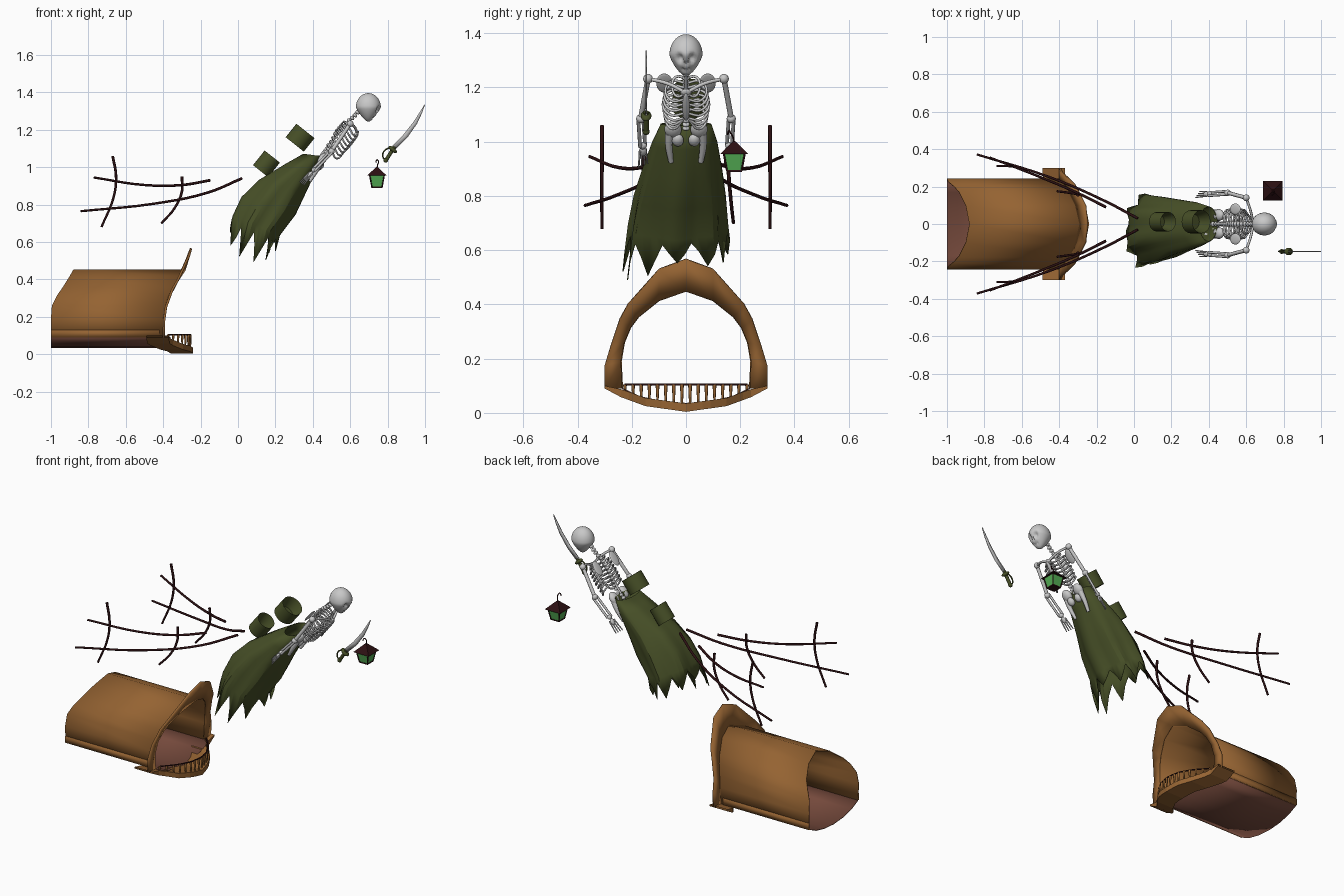
import bpy, bmesh, math
from mathutils import Vector, Matrix

cube = bpy.data.objects.get("Cube")
if cube:
    bpy.data.objects.remove(cube)


def material(name, rgb):
    m = bpy.data.materials.new(name)
    m.use_nodes = True
    m.diffuse_color = (*rgb, 1)
    m.node_tree.nodes["Principled BSDF"].inputs["Base Color"].default_value = (*rgb, 1)
    return m


WOOD = material("tan wood", (.30, .125, .032))
FLOOR = material("red brown planks", (.19, .072, .048))
DARK = material("dark red wood", (.025, .005, .006))
CLOTH = material("olive cloth", (.062, .078, .02))
BONE = material("pale bone", (.58, .58, .58))
STEEL = material("grey steel", (.5, .5, .5))
GLASS = material("green glass", (.09, .42, .09))


def finish(name, bm, mat, smooth=40, solid=0):
    me = bpy.data.meshes.new(name)
    bmesh.ops.recalc_face_normals(bm, faces=bm.faces)
    bm.to_mesh(me)
    bm.free()
    me.materials.append(mat)
    ob = bpy.data.objects.new(name, me)
    bpy.context.collection.objects.link(ob)
    if smooth:
        bpy.ops.object.select_all(action='DESELECT')
        ob.select_set(True)
        bpy.context.view_layer.objects.active = ob
        bpy.ops.object.shade_smooth_by_angle(angle=math.radians(smooth))
    if solid:
        mod = ob.modifiers.new("thickness", 'SOLIDIFY')
        mod.thickness, mod.offset = solid, 0
    return ob


def loft(name, rows, mat, closed=False, ring=False, solid=0, smooth=40):
    """Skin rows of points; closed joins row ends, ring joins last row to first."""
    bm = bmesh.new()
    vs = [[bm.verts.new(p) for p in r] for r in rows]
    n = len(rows[0])
    for a, b in zip(vs, vs[1:] + (vs[:1] if ring else [])):
        for i in range(n if closed else n - 1):
            j = (i + 1) % n
            bm.faces.new((a[i], a[j], b[j], b[i]))
    return finish(name, bm, mat, smooth, solid)


def tube(name, paths, r, mat, taper=1):
    """Round rods along smooth paths."""
    cu = bpy.data.curves.new(name, 'CURVE')
    cu.dimensions, cu.bevel_depth, cu.bevel_resolution = '3D', r, 2
    cu.resolution_u, cu.use_fill_caps = 5, True
    for path in paths:
        sp = cu.splines.new('BEZIER')
        sp.bezier_points.add(len(path) - 1)
        for i, (bp, p) in enumerate(zip(sp.bezier_points, path)):
            bp.co = p
            bp.handle_left_type = bp.handle_right_type = 'AUTO'
            bp.radius = 1 + (taper - 1) * i / (len(path) - 1)
    cu.materials.append(mat)
    ob = bpy.data.objects.new(name, cu)
    bpy.context.collection.objects.link(ob)


def balls(name, items, mat, rot=Matrix()):
    bm = bmesh.new()
    for c, r in items:
        m = Matrix.Translation(c) @ rot @ Matrix.Diagonal((*r, 1))
        bmesh.ops.create_uvsphere(bm, u_segments=14, v_segments=9, radius=1, matrix=m)
    return finish(name, bm, mat, 60)


def interp(table, t):
    for (a, p), (b, q) in zip(table, table[1:]):
        if t <= b:
            return p + (q - p) * max(0, t - a) / (b - a)
    return table[-1][1]


def both(half):
    """Mirror a half profile whose last point lies on the centre line."""
    return half + [(-y, z) for y, z in half[-2::-1]]


# Covered hull: arched canopy, curved floor and side planks
FRONT = [(0, -.40), (.2, -.395), (.28, -.38), (.37, -.34), (.46, -.28), (.57, -.25)]
REAR = [(.25, -1), (.31, -.97), (.38, -.92), (.45, -.88)]
inner = both([(.235, .09), (.24, .19), (.228, .26), (.205, .315), (.175, .355),
              (.10, .415), (0, .45)])
outer = both([(.30, .09), (.30, .175), (.277, .25), (.245, .345), (.215, .40),
              (.10, .53), (0, .567)])
loft("canopy", [[(interp(REAR, z), y, z) for y, z in inner],
                [(interp(FRONT, z), y, z) for y, z in inner]], WOOD, solid=.006)
loft("front_arch", [[(interp(FRONT, z), y, z) for y, z in p] for p in (inner, outer)],
     WOOD, solid=.012, smooth=20)
keel = both([(.235, .09), (.17, .06), (.09, .042), (0, .035)])
loft("hull_floor", [[(x, y, z) for y, z in keel] for x in (-1, -.36)], FLOOR, solid=.004)
for s in (1, -1):
    loft("side_plank", [[(x, s * .239, z) for z in (.09, .13)] for x in (-1, -.42)],
         WOOD, solid=.008)

# Curved lower lip with posts and rail
LIP = [(0, -.24), (.08, -.255), (.15, -.295), (.23, -.365), (.30, -.37)]
TOP = [(0, .035), (.15, .055), (.23, .085), (.30, .10)]
BASE = [(0, .004), (.15, .025), (.24, .058), (.30, .09)]
cols = [-.30 + .03 * i for i in range(21)]
sections = []
for y in cols:
    x, a, b = (interp(t, abs(y)) for t in (LIP, TOP, BASE))
    sections.append([(x, y, a), (x, y, b), (x - .12, y, b), (x - .12, y, a)])
loft("lower_lip", sections, WOOD, closed=True, smooth=0)
posts = [-.225 + .03 * i for i in range(16)]
tube("lip_posts", [[(interp(LIP, abs(y)) - .012, y, interp(TOP, abs(y)) - .005),
                    (interp(LIP, abs(y)) - .012, y, .105)] for y in posts], .004, WOOD, 1.8)
tube("lip_rail", [[(interp(LIP, abs(y)) - .012, y, .105) for y in posts]], .004, DARK)

# Trailing poles with cross ribs, both sides
POLES = [[(.02, .03, .94), (-.16, .125, .865), (-.45, .25, .805), (-.84, .372, .765)],
         [(-.15, .09, .93), (-.3, .165, .905), (-.5, .25, .905), (-.77, .355, .945)],
         [(-.67, .31, 1.06), (-.652, .31, .95), (-.665, .31, .84), (-.73, .31, .68)],
         [(-.30, .153, .95), (-.30, .158, .87), (-.34, .166, .78), (-.41, .175, .70)]]
for s in (1, -1):
    tube("left_poles" if s > 0 else "right_poles",
         [[(x, s * y, z) for x, y, z in p] for p in POLES], .0075, DARK, .8)

# Robe with folds and a torn hem: back x/z, front x/z, half width, y shift
ROBE = [((.35, 1.07), (.445, 1.06), .092, 0), ((.26, 1.02), (.41, .97), .118, -.005),
        ((.11, .93), (.355, .86), .143, -.015), ((.02, .84), (.30, .75), .163, -.025),
        ((-.025, .74), (.215, .64), .175, -.032)]
N = 40
rows = []
for k, (b, f, w, dy) in enumerate(ROBE):
    row = []
    for i in range(N):
        t = 2 * math.pi * i / N
        c, sn = math.cos(t), math.sin(t)
        fold = 1 + .018 * k * math.cos(7 * t + .5)
        row.append(Vector(((b[0] + f[0]) / 2 + (f[0] - b[0]) / 2 * c * fold,
                           dy + w * sn * fold,
                           (b[1] + f[1]) / 2 + (f[1] - b[1]) / 2 * c * fold)))
    rows.append(row)
hem = []
for i, p in enumerate(rows[-1]):
    sn = math.sin(2 * math.pi * i / N)
    drop = (.09 + .11 * max(0, -sn) + .04 * max(0, sn)) * (1, .6, .2, .5)[i % 4]
    hem.append(p + Vector((-.25, .12 * sn, -.95)) * drop)
loft("robe", rows + [hem], CLOTH, closed=True, solid=.004, smooth=25)

# Hollow cups behind the robe
for x, z, r, h in ((.152, 1.018, .052, .10), (.332, 1.158, .062, .092)):
    bm = bmesh.new()
    axis = Vector((.62, 0, .78))
    m = Matrix.Translation((x, .012, z)) @ axis.to_track_quat('Z', 'Y').to_matrix().to_4x4()
    bmesh.ops.create_cone(bm, cap_ends=True, segments=20, radius1=r, radius2=r, depth=h, matrix=m)
    top = max(bm.faces, key=lambda f: f.calc_center_median().dot(axis))
    bmesh.ops.inset_region(bm, faces=[top], thickness=r * .35)
    bmesh.ops.translate(bm, verts=top.verts, vec=axis * -h * .75)
    finish("back_cup", bm, CLOTH)


# Skeleton laid out along a leaning spine: u up the spine, f forward
def P(u, y, f):
    return Vector((.40 + .62 * u + .78 * f, y, 1.03 + .78 * u - .62 * f))


LEAN = Matrix.Rotation(math.radians(38.5), 4, 'Y')
balls("spine", [(P(.02 + .021 * i, 0, .012 + .012 * math.sin(i * .5)), (.013, .014, .009))
                for i in range(17)], BONE, LEAN)
tube("spine_core", [[P(0, 0, .015), P(.17, 0, .012), P(.37, 0, .02)]], .007, BONE)
ribs = []
for i in range(8):
    u = .115 + .022 * i
    w = .085 - .003 * abs(i - 3) - (.022 if i == 7 else 0)
    for s in (1, -1):
        ribs.append([P(u, 0, .012), P(u + .006, s * w * .7, .008), P(u - .008, s * w, .045),
                     P(u - .022, s * w * .65, .09), P(max(u - .008, .145), s * .01, .099)])
tube("ribs", ribs, .005, BONE)
balls("breastbone", [(P(.205, 0, .1), (.008, .014, .065)), (P(.262, 0, .09), (.009, .02, .02))],
      BONE, LEAN)
for s in (1, -1):
    side = "left" if s > 0 else "right"
    shoulder, elbow = Vector((.60, s * .14, 1.232)), Vector((.50, s * .167, 1.085))
    wrist, tip = Vector((.405, s * .16, .985)), Vector((.34, s * .158, .912))
    tube(side + "_collarbone", [[P(.27, s * .01, .088), P(.285, s * .07, .06), shoulder]], .007, BONE)
    balls(side + "_shoulder_blade", [(P(.235, s * .08, -.005), (.006, .03, .045))], BONE, LEAN)
    tube(side + "_upper_arm", [[shoulder, elbow]], .0105, BONE)
    d = Vector((.006, s * .009, -.004))
    tube(side + "_forearm", [[elbow + d, wrist + d], [elbow - d, wrist - d]], .007, BONE)
    balls(side + "_arm_joints", [(shoulder, (.018, .018, .018)), (elbow, (.017, .017, .017)),
                                 (wrist, (.012, .016, .014)),
                                 (wrist.lerp(tip, .3), (.009, .015, .02))], BONE, LEAN)
    tube(side + "_fingers", [[wrist.lerp(tip, .2) + k * d, tip + k * 1.5 * d]
                             for k in (-1.2, -.4, .4, 1.2)], .0042, BONE, .7)
    # Hip and thigh showing through the robe
    balls(side + "_hip", [(P(.045, s * .048, .032), (.022, .032, .038)),
                          (P(.005, s * .03, .046), (.018, .022, .026))], BONE, LEAN)
    tube(side + "_thigh", [[(.445, s * .06, 1.03), (.42, s * .063, .985), (.383, s * .055, .925)]],
         .017, BONE, .55)

# Skull: tapered sphere with pressed sockets, nose and mouth
bm = bmesh.new()
bmesh.ops.create_uvsphere(bm, u_segments=40, v_segments=28, radius=1)
dents = [(Vector((.88, s * .42, -.16)).normalized(), .30, .32) for s in (1, -1)]
dents.append((Vector((.9, 0, -.42)).normalized(), .15, .2))
dents += [(Vector((.62, y, -.74)).normalized(), .13, .12) for y in (-.25, 0, .25)]
for v in bm.verts:
    p = v.co.copy()
    low = min(0, p.z)
    k = 1
    for d, size, depth in dents:
        k -= depth * max(0, 1 - ((p - d).length / size) ** 2)
    v.co = (.697 + .067 * p.x * k * (1 + .5 * low), .061 * p.y * k * (1 + .35 * low),
            1.32 + .076 * p.z * k)
finish("skull", bm, BONE, 60)

# Curved sword
BLADE = [((.825, 1.115), (.84, 1.095)), ((.885, 1.175), (.905, 1.158)),
         ((.94, 1.245), (.957, 1.232)), ((.975, 1.3), (.983, 1.288)), ((.998, 1.337), (1, 1.335))]
loft("sword_blade", [[(x, -.147, z) for x, z in pair] for pair in BLADE], STEEL, solid=.005)
tube("sword_grip", [[(.837, -.147, 1.11), (.815, -.147, 1.075), (.79, -.147, 1.035)]], .010, CLOTH)
balls("sword_guard", [((.827, -.147, 1.095), (.028, .02, .012)),
                      ((.79, -.147, 1.037), (.013, .013, .013))], CLOTH, LEAN)
tube("sword_knuckle_bow", [[(.81, -.147, 1.105), (.78, -.147, 1.085), (.775, -.147, 1.055),
                            (.79, -.147, 1.035)]], .004, CLOTH)

# Lantern
LX, LY = .743, .178


def square_taper(name, r1, r2, z1, z2, mat):
    bm = bmesh.new()
    m = Matrix.Translation((LX, LY, (z1 + z2) / 2)) @ Matrix.Rotation(math.pi / 4, 4, 'Z')
    bmesh.ops.create_cone(bm, cap_ends=True, segments=4, radius1=r1 * 2 ** .5,
                          radius2=r2 * 2 ** .5, depth=z2 - z1, matrix=m)
    finish(name, bm, mat, 0)


square_taper("lantern_glass", .027, .039, .895, .957, GLASS)
square_taper("lantern_base", .029, .029, .889, .896, DARK)
square_taper("lantern_roof", .052, .006, .955, 1.0, DARK)
tube("lantern_frame", [[(LX + a * .027, LY + b * .027, .892), (LX + a * .039, LY + b * .039, .957)]
                       for a in (1, -1) for b in (1, -1)], .0035, DARK)
tube("lantern_hook", [[(LX, LY, .995), (LX + .004, LY - .004, 1.015), (LX + .008, LY - .012, 1.03),
                       (LX, LY - .02, 1.04), (LX - .006, LY - .024, 1.025)]], .003, DARK)

# Turn the rods into meshes
bpy.ops.object.select_all(action='DESELECT')
rods = [o for o in bpy.context.collection.objects if o.type == 'CURVE']
for o in rods:
    o.select_set(True)
bpy.context.view_layer.objects.active = rods[0]
bpy.ops.object.convert(target='MESH')
